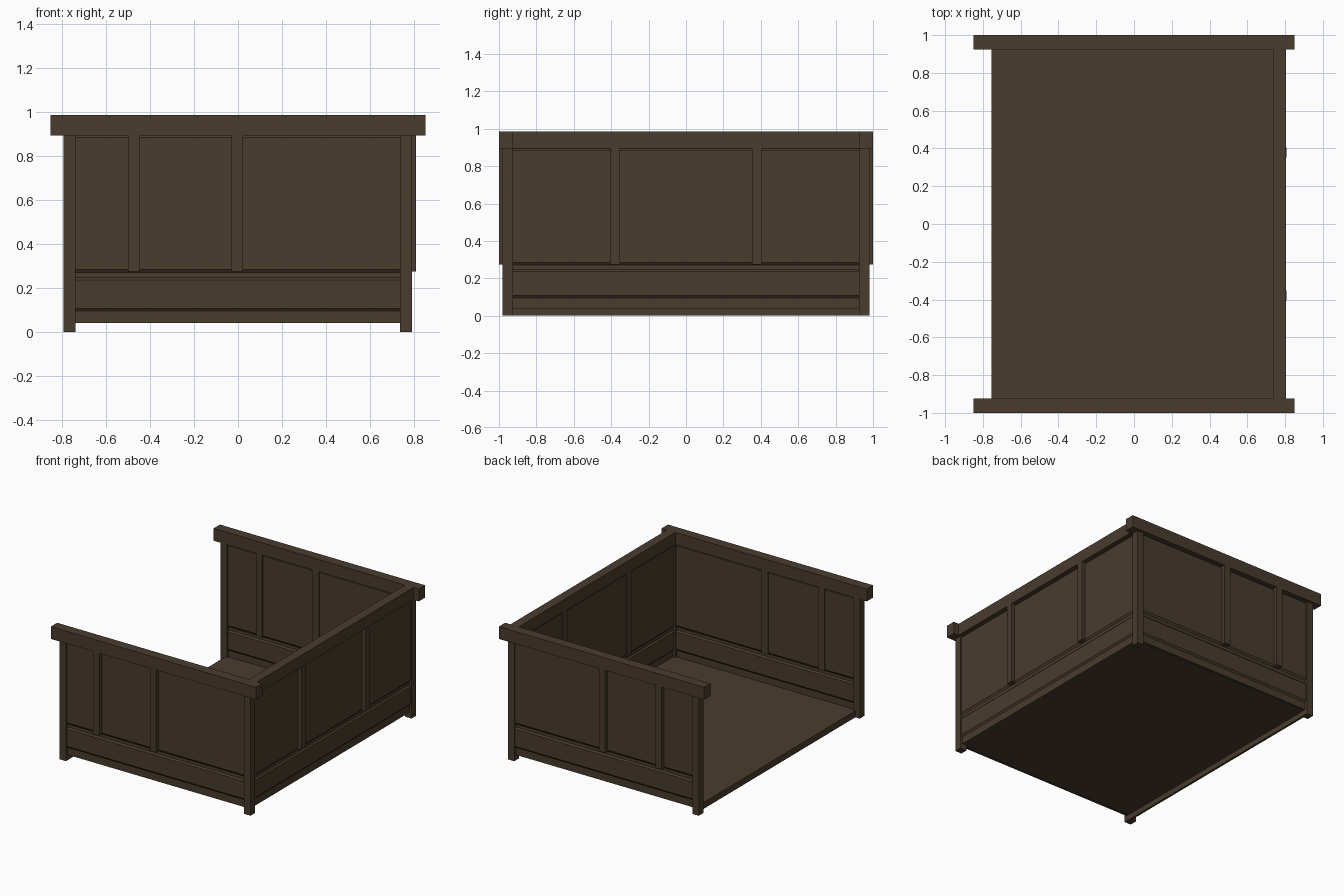
import bpy
from mathutils import Matrix

if "Cube" in bpy.data.objects:
    bpy.data.objects.remove(bpy.data.objects["Cube"])

wood = bpy.data.materials.new("dark_brown_wood")
wood.diffuse_color = (0.066, 0.045, 0.027, 1)
wood.use_nodes = True
wood.node_tree.nodes["Principled BSDF"].inputs["Base Color"].default_value = wood.diffuse_color


def make(name, verts, faces):
    me = bpy.data.meshes.new(name)
    me.from_pydata(verts, [], faces)
    me.materials.append(wood)
    ob = bpy.data.objects.new(name, me)
    bpy.context.collection.objects.link(ob)
    return ob


def box(name, x0, x1, y0, y1, z0, z1):
    v = [(x, y, z) for z in (z0, z1) for x, y in ((x0, y0), (x1, y0), (x1, y1), (x0, y1))]
    f = [(3, 2, 1, 0), (4, 5, 6, 7), (0, 1, 5, 4), (1, 2, 6, 5), (2, 3, 7, 6), (3, 0, 4, 7)]
    return make(name, v, f)


# Half profile of a wall: (half thickness, height), board below and raised panel above
HALF = [(.008, .04), (.008, .095), (.018, .108), (.018, .237), (.008, .248),
        (.008, .271), (.018, .285), (.018, .883), (.008, .897)]


def wall(name, a0, a1, to_world):
    """Extrude the mirrored profile from a0 to a1; to_world maps (along, depth, z)."""
    mid = 0.0275
    prof = [(mid + t, z) for t, z in HALF] + [(mid - t, z) for t, z in reversed(HALF)]
    n = len(prof)
    v = [to_world(a, d, z) for a in (a0, a1) for d, z in prof]
    f = [(i, (i + 1) % n, n + (i + 1) % n, n + i) for i in range(n)]
    f += [tuple(reversed(range(n))), tuple(range(n, 2 * n))]
    ob = make(name, v, f)
    import bmesh
    bm = bmesh.new()
    bm.from_mesh(ob.data)
    bmesh.ops.recalc_face_normals(bm, faces=bm.faces)
    bm.to_mesh(ob.data)
    bm.free()


# Two matching ends
for s, end in ((-1, "front"), (1, "back")):
    ya, yb = sorted((s * 0.925, s * 1.0))
    la, lb = sorted((s * 0.925, s * 0.98))
    box(end + "_top_rail", -.85, .85, ya, yb, .893, .985)
    wall(end + "_panel", -.74, .736, lambda a, d, z, s=s: (a, s * (.925 + d), z))
    for i, x in enumerate((-.473, -.004)):
        box(f"{end}_upright_{i}", x - .026, x + .026, ya, yb, .275, .898)
    box(end + "_left_leg", -.792, -.738, la, lb, 0, .895)
    box(end + "_right_leg", .736, .79, la, lb, 0, .895)

# Closed right side
box("side_top_rail", .736, .806, -.925, .925, .895, .985)
wall("side_panel", -.925, .925, lambda a, d, z: (.736 + d, a, z))
for i, y in enumerate((-.379, .379)):
    box(f"side_upright_{i}", .736, .808, y - .026, y + .026, .275, .897)

# Floor and low rail along the open left side
box("floor", -.755, .765, -.94, .94, .04, .048)
box("open_side_rail", -.755, -.739, -.926, .926, 0, .048)
